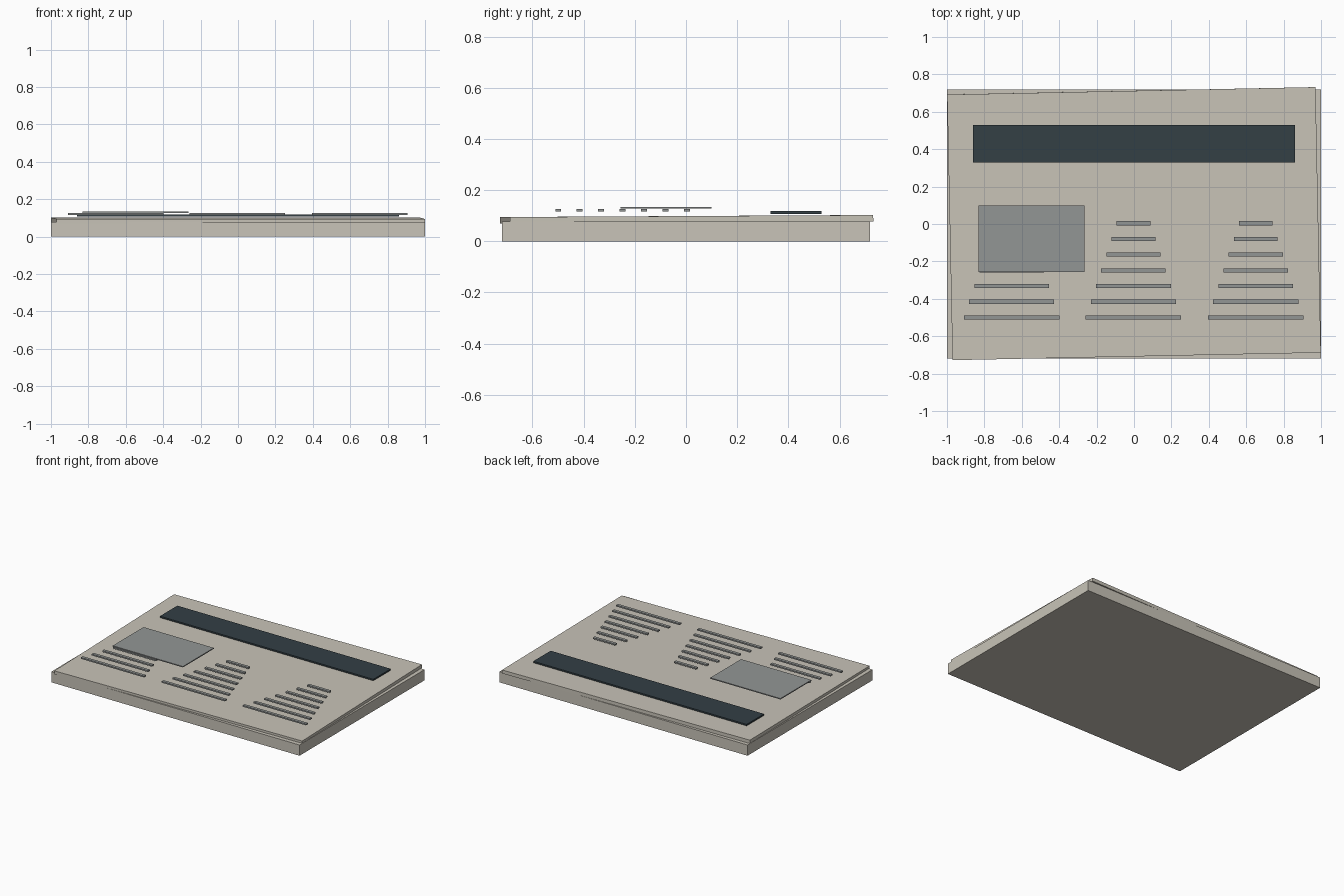
import bpy
from mathutils import Euler

if "Cube" in bpy.data.objects:
    bpy.data.objects.remove(bpy.data.objects["Cube"], do_unlink=True)


def material(name, rgb):
    mat = bpy.data.materials.new(name)
    mat.use_nodes = True
    colour = (*rgb, 1)
    mat.diffuse_color = colour
    mat.node_tree.nodes["Principled BSDF"].inputs["Base Color"].default_value = colour
    return mat


beige = material("warm_beige", (0.58, 0.55, 0.48))
grey = material("mid_grey", (0.29, 0.305, 0.30))
dark = material("dark_slate", (0.033, 0.05, 0.06))


def box(name, centre, size, mat, turn=(0, 0, 0)):
    bpy.ops.mesh.primitive_cube_add(size=1, location=centre)
    obj = bpy.context.object
    obj.name = name
    obj.scale = size
    obj.rotation_euler = Euler(turn)
    obj.data.materials.append(mat)
    return obj


# Slab and the slightly turned, slightly tilted cover sheet
box("base_slab", (0, 0, 0.039), (2, 1.44, 0.078), beige)
box("cover_sheet", (0, 0.002, 0.086), (1.97, 1.42, 0.025), beige, (0.0055, 0, 0.0203))

# Header band and picture panel
box("header_band", (0, 0.43, 0.113), (1.72, 0.2, 0.011), dark)
box("picture_panel", (-0.548, -0.078, 0.131), (0.566, 0.355, 0.007), grey)

# Three columns of bars that narrow toward the back
for column, x in (("left", 0.651), ("middle", -0.003), ("right", -0.654)):
    for row in range(7):
        width = 0.51 - 0.055 * row
        box(f"{column}_bar_{row + 1}", (x, -0.5 + 0.084 * row, 0.121),
            (width, 0.022, 0.01), grey)
